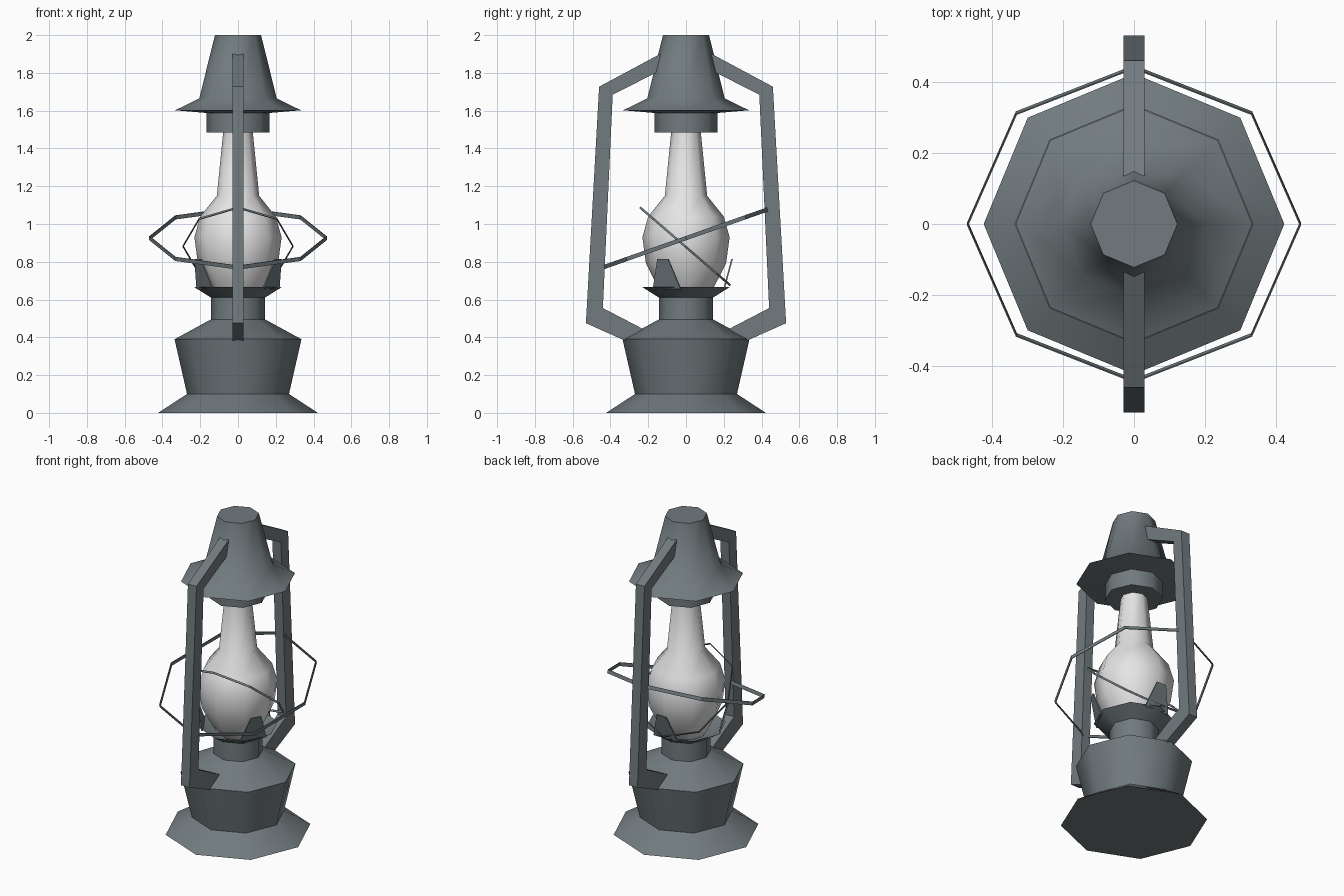
import bpy, bmesh, math
from mathutils import Matrix, Vector

if "Cube" in bpy.data.objects:
    bpy.data.objects.remove(bpy.data.objects["Cube"])

def material(name, rgb):
    m = bpy.data.materials.new(name)
    m.diffuse_color = (*rgb, 1.0)
    m.use_nodes = True
    m.node_tree.nodes["Principled BSDF"].inputs["Base Color"].default_value = m.diffuse_color
    return m

METAL = material("grey_metal", (0.165, 0.197, 0.21))
GLASS = material("white_glass", (0.78, 0.78, 0.78))

def finish(name, bm, mat, angle=None):
    bmesh.ops.recalc_face_normals(bm, faces=bm.faces)
    me = bpy.data.meshes.new(name)
    bm.to_mesh(me)
    bm.free()
    me.materials.append(mat)
    if angle is not None:
        me.polygons.foreach_set("use_smooth", [True] * len(me.polygons))
        me.set_sharp_from_angle(angle=math.radians(angle))
    ob = bpy.data.objects.new(name, me)
    bpy.context.collection.objects.link(ob)
    return ob

def ring(bm, r, z, n=8):
    return [bm.verts.new((r * math.cos(2 * math.pi * i / n),
                          r * math.sin(2 * math.pi * i / n), z)) for i in range(n)]

def bridge(bm, a, b):
    n = len(a)
    for i in range(n):
        bm.faces.new((a[i], a[(i + 1) % n], b[(i + 1) % n], b[i]))

def lathe(name, profile, mat, angle=55):
    """Eight-sided turned solid with flat end caps."""
    bm = bmesh.new()
    rings = [ring(bm, r, z) for r, z in profile]
    for a, b in zip(rings, rings[1:]):
        bridge(bm, a, b)
    bm.faces.new(rings[0])
    bm.faces.new(rings[-1])
    return finish(name, bm, mat, angle)

# Fuel tank with flared foot, neck and open burner cup
lathe("tank_and_burner", [(0.423, 0), (0.27, 0.10), (0.336, 0.39), (0.143, 0.495),
                          (0.143, 0.61), (0.233, 0.667), (0.135, 0.62)], METAL)

# Glass chimney
lathe("glass_chimney", [(0.11, 0.61), (0.15, 0.67), (0.212, 0.79), (0.231, 0.93),
                        (0.20, 1.04), (0.112, 1.15), (0.078, 1.49)], GLASS, 80)

# Hood with brim and collar
lathe("hood", [(0.168, 1.485), (0.168, 1.588), (0.333, 1.602),
               (0.205, 1.665), (0.122, 2.0)], METAL)

# Side frame bars, front and back
FRAME = [(0.10, 1.92), (0.46, 1.727), (0.53, 0.475), (0.30, 0.372),
         (0.20, 0.43), (0.44, 0.555), (0.388, 1.685), (0.10, 1.83)]
for name, s in (("front_frame", -1), ("back_frame", 1)):
    bm = bmesh.new()
    left = [bm.verts.new((-0.03, s * y, z)) for y, z in FRAME]
    right = [bm.verts.new((0.03, s * y, z)) for y, z in FRAME]
    bridge(bm, left, right)
    bm.faces.new(left)
    bm.faces.new(right)
    finish(name, bm, METAL)

# Tilted guard bands around the glass
def guard(name, rx, ry, height, tilt, centre):
    bm = bmesh.new()
    t, h = 0.004, height / 2
    loops = [ring(bm, r, z) for r, z in ((1, -h), (1, h), (1 - t / rx, h), (1 - t / rx, -h))]
    for i in range(4):
        bridge(bm, loops[i], loops[(i + 1) % 4])
    bm.transform(Matrix.Translation(centre) @ Matrix.Rotation(math.radians(tilt), 4, 'X')
                 @ Matrix.Diagonal((rx, ry, 1, 1)))
    finish(name, bm, METAL)

guard("large_guard_band", 0.47, 0.47, 0.022, 19.4, (0, 0, 0.925))
guard("small_guard_band", 0.293, 0.316, 0.012, -40.8, (0, -0.005, 0.882))

# Three prongs holding the glass
for i, a in enumerate((90, 210, 330)):
    bm = bmesh.new()
    plates = []
    for d in (0, 0.008):
        plates.append([bm.verts.new((r - d, w, z)) for r, w, z in
                       ((0.205, -0.085, 0.655), (0.205, 0.085, 0.655),
                        (0.248, 0.033, 0.815), (0.248, -0.033, 0.815))])
    bridge(bm, *plates)
    for p in plates:
        bm.faces.new(p)
    bm.transform(Matrix.Rotation(math.radians(a), 4, 'Z'))
    finish("prong_%d" % (i + 1), bm, METAL)
